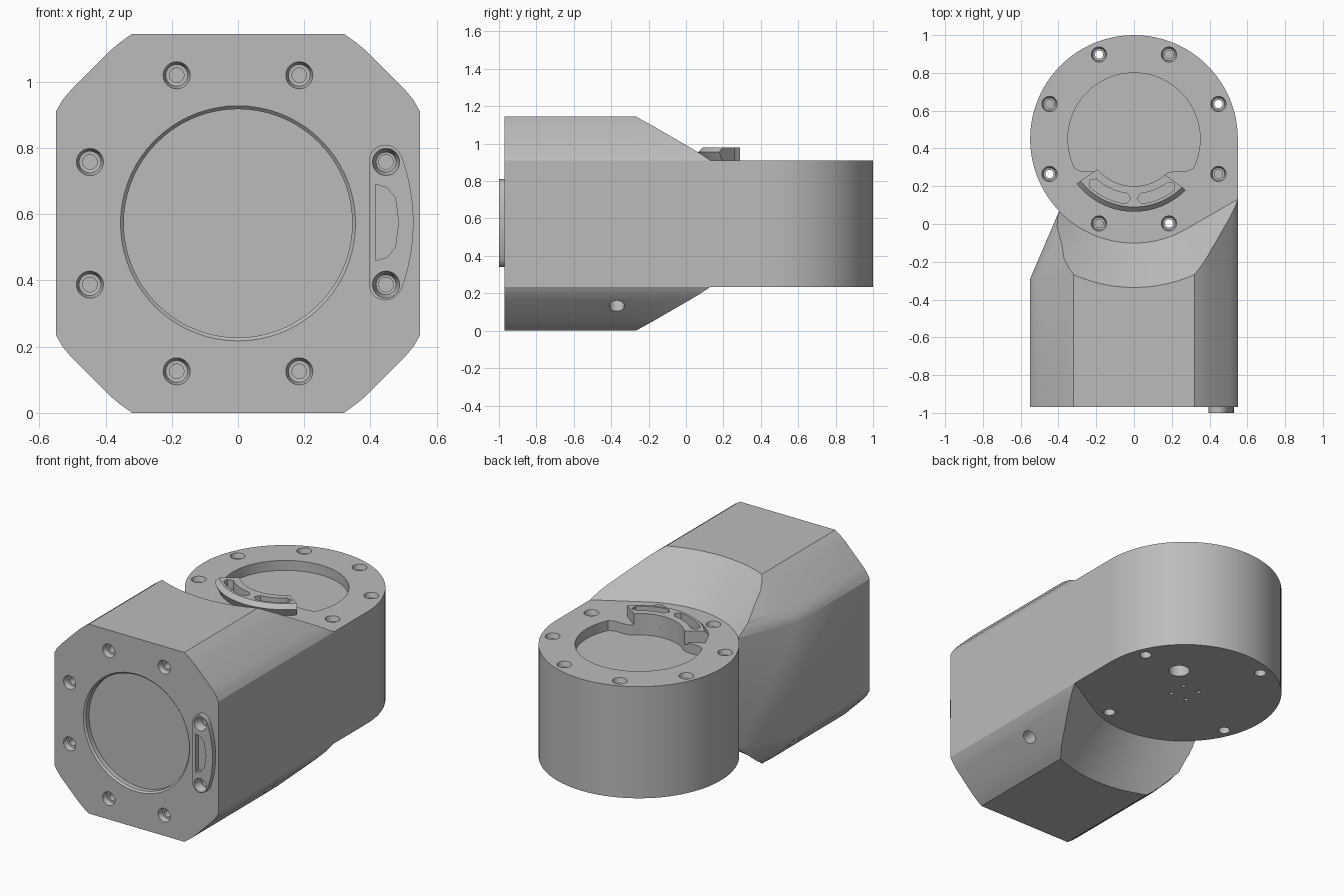
import bpy, bmesh, math
from mathutils import Vector

if "Cube" in bpy.data.objects:
    bpy.data.objects.remove(bpy.data.objects["Cube"])

grey = bpy.data.materials.new("housing_grey")
grey.diffuse_color = (0.5, 0.5, 0.5, 1)
grey.use_nodes = True
grey.node_tree.nodes["Principled BSDF"].inputs["Base Color"].default_value = grey.diffuse_color
CY, CZ = 0.45, 0.5725            # drum axis y, body axis height
Z0, Z1 = 0.235, 0.91             # drum bottom and top
R = 0.55


def finish(name, bm):
    bmesh.ops.recalc_face_normals(bm, faces=bm.faces)
    me = bpy.data.meshes.new(name)
    bm.to_mesh(me)
    bm.free()
    ob = bpy.data.objects.new(name, me)
    bpy.context.collection.objects.link(ob)
    me.materials.append(grey)
    return ob


def loft(bm, rings):
    """Closed skin through rings of equal point count."""
    vs = [[bm.verts.new(p) for p in ring] for ring in rings]
    n = len(rings[0])
    for a, b in zip(vs, vs[1:]):
        for i in range(n):
            j = (i + 1) % n
            bm.faces.new((a[i], a[j], b[j], b[i]))
    bm.faces.new(vs[0])
    bm.faces.new(vs[-1])


def hull(name, pts):
    bm = bmesh.new()
    for p in pts:
        bm.verts.new(p)
    res = bmesh.ops.convex_hull(bm, input=bm.verts)
    bmesh.ops.delete(bm, geom=[v for v in bm.verts if not v.link_faces], context='VERTS')
    bmesh.ops.dissolve_limit(bm, angle_limit=0.002, verts=bm.verts, edges=bm.edges)
    return finish(name, bm)


def lathe(bm, pos, axis, profile, n=24):
    """Turned solid; profile holds (depth along axis, radius)."""
    q = Vector(axis).to_track_quat('Z', 'Y')
    loft(bm, [[Vector(pos) + q @ Vector((r * math.cos(2 * math.pi * i / n),
                                         r * math.sin(2 * math.pi * i / n), d))
               for i in range(n)] for d, r in profile])


def boolean(ob, cutter, op='DIFFERENCE'):
    m = ob.modifiers.new("cut", 'BOOLEAN')
    m.operation, m.object, m.solver = op, cutter, 'EXACT'
    bpy.context.view_layer.objects.active = ob
    bpy.ops.object.modifier_apply(modifier=m.name)


def polar(r, deg, z):
    """Point around the drum axis; 0 degrees faces the front."""
    a = math.radians(deg)
    return (r * math.sin(a), CY - r * math.cos(a), z)


# Body: softened octagon section, narrowing on the left before the drum
corner = [(.55, .3375), (.53, .3725), (.505, .4025), (.385, .5225), (.355, .5475), (.32, .5725)]
section = corner + [(-x, z) for x, z in reversed(corner)]
section += [(-x, -z) for x, z in section]
rings = []
for y, k in ((-.97, 0), (-.29, 0), (.07, 1), (.45, 1)):
    ring = []
    for x, z in section:
        if x < 0:
            x = x + k * (-x - .305) * .63
        ring.append((x, y, CZ + z))
    rings.append(ring)
bm = bmesh.new()
loft(bm, rings)
housing = finish("housing", bm)

# Drum, left slightly tall so the relief cuts trim it
bm = bmesh.new()
lathe(bm, (0, CY, Z0 - .03), (0, 0, 1), [(0, R), (Z1 - Z0 + .06, R)], 96)
drum = finish("drum_stock", bm)
boolean(housing, drum, 'UNION')
helpers = [drum]

# Sloped reliefs: cone around the drum running into a flat on the right
for name, sign, base in (("upper_relief", 1, Z1), ("lower_relief", -1, Z0)):
    pts = []
    for o in (0, .35):
        z = base + sign * o
        r = R + .001 + o
        pts += [polar(r, -100 + 130 * i / 52, z) for i in range(53)]
        x, y, _ = pts[-1]
        pts += [(x + .866 * 1.2, y + .5 * 1.2, z), (x + .866 * 1.2, 1.6, z), (-r, 1.6, z)]
    cut = hull(name, pts)
    boolean(housing, cut)
    helpers.append(cut)

# Front tab with rounded ends and bowed outer edge
pts = []
for y in (-1.0, -.96):
    for zc in (.39, .76):
        pts += [(.445 + .05 * math.cos(i * math.pi / 12), y, zc + .05 * math.sin(i * math.pi / 12))
                for i in range(24)]
    pts += [(.53 - .035 * (t / 6) ** 2, y, .575 + .2 * t / 6) for t in range(-6, 7)]
front_tab = hull("front_tab", pts)
tab_slot = [(.415, .46), (.45, .47), (.475, .5), (.485, .575), (.475, .65), (.45, .68), (.415, .69)]
bm = bmesh.new()
loft(bm, [[(x, y, z) for x, z in tab_slot] for y in (-1.05, -.972)])
slot = finish("front_tab_slot", bm)
boolean(front_tab, slot)
helpers.append(slot)

# Top connector: curved block with a bevelled outer lip
bm = bmesh.new()
N = 24
rings = []
for i in range(N + 1):
    t = i / N
    ao, ai = -52 + 97 * t, -50 + 91 * t
    rings.append([polar(.25, ai, .90), polar(.25, ai, .98), polar(.36, ao, .98),
                  polar(.385, ao, .955), polar(.36, ao, .90)])
loft(bm, rings)
connector = finish("top_connector", bm)
bm = bmesh.new()
for a0, a1 in ((-43, -7), (7, 38)):
    arc = [a0 + (a1 - a0) * i / 12 for i in range(13)]
    outline = [(.29, a) for a in arc] + [(.318, a1 + 4)] + [(.345, a) for a in reversed(arc)] + [(.318, a0 - 4)]
    loft(bm, [[polar(r, a, z) for r, a in outline] for z in (.925, 1.0)])
slots = finish("connector_slots", bm)
boolean(connector, slots)
helpers.append(slots)

# Pockets: round one in front, keyhole-shaped one in the drum top
bm = bmesh.new()
lathe(bm, (0, -.97, CZ), (0, 1, 0), [(-.01, .355), (0, .355), (.01, .345), (.04, .345)], 72)
outline = [polar(.35, 70 + 220 * i / 60, 0)[:2] for i in range(61)]
outline += [(-.315, .295), (-.28, .28), (-.22, .28), (-.19, .275)]
outline += [polar(.25, -43 + 86 * i / 20, 0)[:2] for i in range(21)]
outline += [(.19, .275), (.22, .28), (.28, .28), (.315, .295)]
loft(bm, [[(x, y, z) for x, y in outline] for z in (.85, .95)])
pockets = finish("pockets", bm)
boolean(housing, pockets)
helpers.append(pockets)

# Screw holes on the front and on the drum
bm = bmesh.new()
seat = [(-.01, .041), (0, .041), (.03, .033), (.031, .022)]
for k in range(8):
    a = math.radians(22.5 + 45 * k)
    c, s = .484 * math.cos(a), .484 * math.sin(a)
    if c > .4:
        front = [(-.05, .041), (-.03, .041), (.02, .03), (.021, .022)]
    else:
        front = seat
    lathe(bm, (c, -.97, CZ + s), (0, 1, 0), front + [(.1, .022)])
    if k % 2 == 0:
        end = [(.6, .022), (.601, .033), (.7, .033)]
    else:
        end = [(.1, .022)]
    lathe(bm, (c, CY + s, Z1), (0, 0, -1), seat + end)

# Underside ports and angled side holes
lathe(bm, (.185, CY + .17, Z0), (0, 0, 1), [(-.02, .06), (.08, .06)])
for sx in (-1, 1):
    for sy in (-1, 1):
        lathe(bm, (sx * .055, CY + sy * .055, Z0), (0, 0, 1), [(-.02, .011), (.04, .011)], 12)
    lathe(bm, (sx * .46, -.37, .14), (-sx, 0, 1), [(-.06, .04), (.1, .04)])
holes = finish("holes", bm)
for ob in (housing, front_tab):
    boolean(ob, holes)
helpers.append(holes)

for ob in helpers:
    bpy.data.objects.remove(ob)
for ob in (housing, front_tab, connector):
    bpy.ops.object.select_all(action='DESELECT')
    ob.select_set(True)
    bpy.context.view_layer.objects.active = ob
    bpy.ops.object.shade_smooth_by_angle(angle=math.radians(25))
